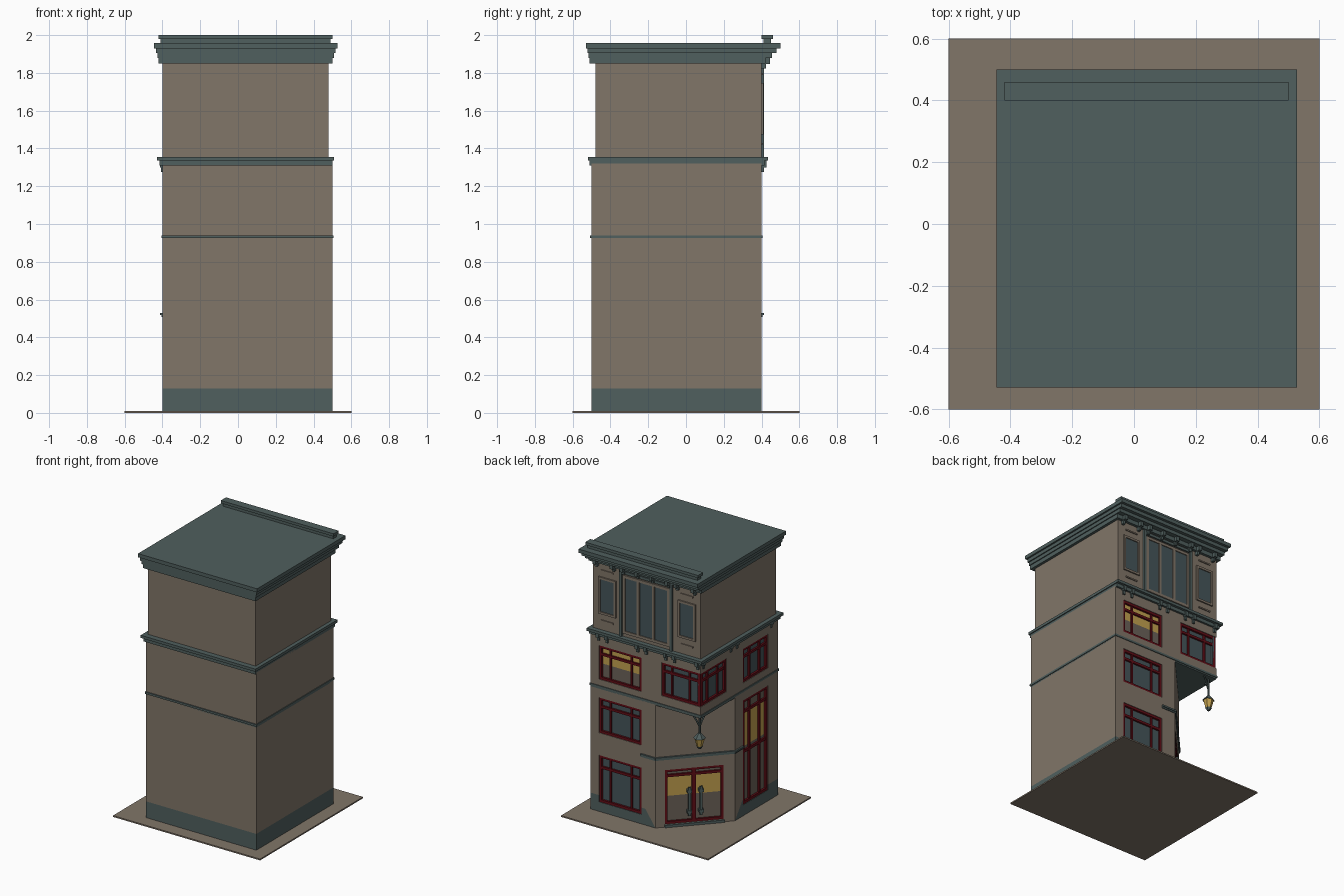
import bpy, bmesh, math
from mathutils import Vector

if "Cube" in bpy.data.objects:
    bpy.data.objects.remove(bpy.data.objects["Cube"])


def material(name, r, g, b):
    m = bpy.data.materials.new(name)
    m.use_nodes = True
    m.diffuse_color = (r, g, b, 1)
    m.node_tree.nodes["Principled BSDF"].inputs["Base Color"].default_value = (r, g, b, 1)
    return m


STONE = material("warm stone", .22, .18, .14)
TEAL = material("dull teal", .08, .115, .112)
RED = material("dark red", .12, .004, .008)
GLASS = material("blue grey glass", .06, .09, .10)
YELLOW = material("lit yellow", .55, .36, .08)
SHADE = material("dim interior", .15, .125, .10)


def finish(name, bm, *mats):
    bmesh.ops.recalc_face_normals(bm, faces=bm.faces)
    me = bpy.data.meshes.new(name)
    bm.to_mesh(me)
    bm.free()
    ob = bpy.data.objects.new(name, me)
    bpy.context.collection.objects.link(ob)
    for m in mats:
        me.materials.append(m)
    return ob


def add_prism(bm, pts, z0, z1):
    f = bm.faces.new([bm.verts.new((x, y, z0)) for x, y in pts])
    new = bmesh.ops.extrude_face_region(bm, geom=[f])["geom"]
    for v in new:
        if isinstance(v, bmesh.types.BMVert):
            v.co.z = z1


def prism(name, pts, z0, z1, *mats):
    bm = bmesh.new()
    add_prism(bm, pts, z0, z1)
    return finish(name, bm, *mats)


def rect(x0, x1, y0, y1):
    return [(x0, y0), (x1, y0), (x1, y1), (x0, y1)]


# Wall frames: origin, direction along the wall, outward direction
A, B = Vector((-.03, .4)), Vector((-.4, 0))
ALONG = (A - B).normalized()
OUT = Vector((-ALONG.y, ALONG.x))
BACK = (Vector((0, .4)), Vector((1, 0)), Vector((0, 1)))
SIDE = (Vector((-.4, 0)), Vector((0, 1)), Vector((-1, 0)))
CORNER = ((A + B) / 2, ALONG, OUT)


def slab_pts(wall, u0, u1, d0, d1):
    o, u, n = wall
    return [tuple(o + u * a + n * d) for a, d in ((u0, d0), (u1, d0), (u1, d1), (u0, d1))]


def slabs(name, wall, mat, boxes):
    """Boxes on a wall, each given as u0, u1, z0, z1, d0, d1."""
    bm = bmesh.new()
    for u0, u1, z0, z1, d0, d1 in boxes:
        add_prism(bm, slab_pts(wall, u0, u1, d0, d1), z0, z1)
    return finish(name, bm, mat)


DEEP = .025


def window(name, wall, u0, u1, z0, z1, vbars, hbars, panes=((0, 1, GLASS),), w=.018):
    """Recessed red frame; bars and panes are placed by fraction of the opening."""
    f, k = -.004, -DEEP - .005
    bars = [(u0, u0 + w, z0, z1, k, f), (u1 - w, u1, z0, z1, k, f),
            (u0, u1, z0, z0 + w, k, f), (u0, u1, z1 - w, z1, k, f)]
    for t in vbars:
        c = u0 + t * (u1 - u0)
        bars.append((c - w * .4, c + w * .4, z0, z1, k, f - .003))
    for t in hbars:
        c = z0 + t * (z1 - z0)
        bars.append((u0, u1, c - w * .5, c + w * .5, k, f - .002))
    slabs(name + "_frame", wall, RED, bars)
    for i, (a, b, m) in enumerate(panes):
        slabs(f"{name}_pane_{i}", wall, m,
              [(u0, u1, z0 + a * (z1 - z0), z0 + b * (z1 - z0), k, -DEEP + .006)])


def carve(ob, boxes):
    """Cut window openings into a wall."""
    for wall, u0, u1, z0, z1 in boxes:
        cut = prism("cutter", slab_pts(wall, u0, u1, -DEEP, .03), z0, z1)
        cut.hide_render = True
        mod = ob.modifiers.new("opening", "BOOLEAN")
        mod.operation, mod.solver, mod.object = "DIFFERENCE", "EXACT", cut
        dg = bpy.context.evaluated_depsgraph_get()
        me = bpy.data.meshes.new_from_object(ob.evaluated_get(dg))
        ob.modifiers.clear()
        ob.data = me
        bpy.data.objects.remove(cut)


# Pavement
prism("pavement", rect(-.6, .6, -.6, .6), 0, .01, STONE)

# Lower walls with the cut corner
PLAN = [(-.4, -.5), (.5, -.5), (.5, .4), tuple(A), tuple(B)]
lower = prism("lower_walls", PLAN, .01, .925, STONE, TEAL)
COL = (.085, .43)
BAY = (-.385, -.095)
DOOR = (-.195, .205)
carve(lower, [(BACK, *COL, .08, .425), (BACK, *COL, .59, .85),
              (SIDE, *BAY, .09, .86), (CORNER, *DOOR, .03, .43)])

# Teal plinth, fading out beside the cut corner
bm = bmesh.new()
bm.from_mesh(lower.data)
n3 = Vector((OUT.x, OUT.y, .5))
foot = Vector((A.x, A.y, .01))
for co, no in ((Vector((0, 0, .13)), Vector((0, 0, 1))), (foot, n3)):
    bmesh.ops.bisect_plane(bm, geom=bm.verts[:] + bm.edges[:] + bm.faces[:],
                           plane_co=co, plane_no=no)
for f in bm.faces:
    c = f.calc_center_median()
    f.material_index = int(c.z < .13 and (c - foot).dot(n3) < -.001)
bm.to_mesh(lower.data)
bm.free()

# Upper square walls and their overhang
upper = prism("upper_walls", rect(-.4, .5, -.5, .4), .94, 1.32, STONE)
carve(upper, [(BACK, *COL, .985, 1.235), (BACK, -.45, -.08, 1.0, 1.245),
              (SIDE, .10, .45, 1.0, 1.245), (SIDE, *BAY, .99, 1.24)])
prism("overhang_soffit", rect(-.4, .5, -.5, .4), .915, .925, TEAL)
prism("string_course", rect(-.405, .505, -.508, .405), .925, .94, TEAL)
top_storey = prism("top_storey_walls", rect(-.4, .48, -.48, .4), 1.35, 1.86, STONE)

# Windows
lit = ((0, .45, SHADE), (.45, 1, YELLOW))
window("ground_window", BACK, *COL, .08, .425, (.25, .75), (.74,))
window("middle_window", BACK, *COL, .59, .85, (.25, .75), (.74,))
window("lit_window", BACK, *COL, .985, 1.235, (.25, .75), (.74,), lit)
window("corner_window_back", BACK, -.396, -.08, 1.0, 1.245, (.3, .75), (.74,))
window("corner_window_side", SIDE, .10, .396, 1.0, 1.245, (.3, .7), (.74,))
window("side_window", SIDE, *BAY, .99, 1.24, (.3, .7), (.74,))
window("tall_window", SIDE, *BAY, .09, .86, (.3, .7), (.5, .88),
       ((0, .54, SHADE), (.54, .88, YELLOW), (.88, 1, SHADE)), .02)

# Corner door with pull handles, step and lintel course
window("door", CORNER, *DOOR, .03, .43, (.49, .52), (.88,),
       ((0, .5, SHADE), (.5, .88, YELLOW), (.88, 1, SHADE)))
slabs("door_handles", CORNER, TEAL,
      [b for s in (-.04, .04) for b in
       ((s - .009, s + .009, .08, .29, -.002, .012), (s - .016, s + .016, .10, .12, -.02, .014),
        (s - .016, s + .016, .25, .27, -.02, .014))])
slabs("door_step", CORNER, TEAL, [(-.2, .21, .01, .028, -.01, .012)])
for nm, wall, u0, u1 in (("back", BACK, -.035, .085), ("corner", CORNER, -.275, .275),
                         ("side", SIDE, -.09, .005)):
    slabs("lintel_course_" + nm, wall, TEAL,
          [(u0, u1, .517, .53, -.01, .012), (u0, u1, .507, .517, -.01, .006)])

# Top storey triple window between pilasters
slabs("triple_panes", BACK, GLASS, [(a, b, 1.40, 1.79, -.01, .003)
                                    for a, b in ((.118, .21), (-.005, .093), (-.13, -.03))])
slabs("triple_frame", BACK, STONE,
      [(a, a + .02, 1.385, 1.81, -.01, .009) for a in (.21, .096, -.027, -.15)] +
      [(-.15, .23, a, a + .02, -.01, .009) for a in (1.38, 1.79)])
slabs("pilasters", BACK, TEAL,
      [(a, a + .02, 1.355, 1.85, -.01, .014) for a in (.235, -.175)] +
      [(-.175, .255, 1.82, 1.84, -.01, .011)])
for nm, c in (("left", .36), ("right", -.29)):
    slabs(nm + "_small_pane", BACK, GLASS, [(c - .055, c + .055, 1.49, 1.73, -.01, .003)])
    slabs(nm + "_small_frame", BACK, STONE,
          [(c + s, c + s + .016, 1.475, 1.745, -.01, .01) for s in (-.071, .055)] +
          [(c - .071, c + .071, a, a + .016, -.01, .01) for a in (1.474, 1.73)])
    slabs(nm + "_panel_mouldings", BACK, STONE,
          [(c - .05, c + .05, a, a + .01, -.01, .007) for a in (1.42, 1.79)])

# Cornices as stacked steps
for i, (x0, x1, y0, y1, z0, z1) in enumerate((
        (-.415, .5, -.51, .415, 1.31, 1.335), (-.43, .507, -.52, .435, 1.335, 1.355))):
    prism(f"middle_cornice_{i}", rect(x0, x1, y0, y1), z0, z1, TEAL)
for i, (x0, x1, y0, y1, z0, z1) in enumerate((
        (-.42, .5, -.51, .42, 1.85, 1.88), (-.427, .507, -.515, .455, 1.88, 1.905),
        (-.435, .515, -.522, .48, 1.905, 1.93), (-.445, .527, -.53, .5, 1.93, 1.957))):
    prism(f"roof_cornice_{i}", rect(x0, x1, y0, y1), z0, z1, TEAL)
prism("parapet_base", rect(-.41, .49, .41, .45), 1.955, 1.98, TEAL)
prism("parapet_cap", rect(-.42, .5, .4, .46), 1.98, 2.0, TEAL)


# Brackets under the cornices
def brackets(name, wall, spots, top, d):
    slabs(name, wall, TEAL, [b for u in spots for b in
                             ((u - .012, u + .012, top - .035, top, -.01, d),
                              (u - .009, u + .009, top - .06, top - .035, -.01, d * .5))])


brackets("roof_brackets", BACK, (.44, .30, .22, .10, -.02, -.15, -.22, -.36), 1.882, .045)
brackets("middle_brackets", BACK, (.43, .36, .11, .04, -.12, -.19, -.38), 1.335, .025)
brackets("side_brackets", SIDE, (.37, .05, -.02, -.42), 1.335, .014)

# Hanging lantern with scrolled arms
LX, LY = -.363, .36


def hex_part(name, r0, r1, z0, z1, mat):
    bm = bmesh.new()
    bmesh.ops.create_cone(bm, cap_ends=True, segments=6, radius1=r0, radius2=r1, depth=z1 - z0)
    bmesh.ops.translate(bm, verts=bm.verts, vec=(LX, LY, (z0 + z1) / 2))
    return finish(name, bm, mat)


hex_part("lantern_glass", .02, .036, .69, .75, YELLOW)
hex_part("lantern_cap", .043, .012, .75, .785, TEAL)
hex_part("lantern_base", .01, .024, .67, .69, TEAL)
hex_part("lantern_rod", .008, .008, .785, .92, TEAL)
cu = bpy.data.curves.new("lantern_arms", "CURVE")
cu.dimensions, cu.bevel_depth, cu.bevel_resolution = "3D", .006, 1
for dx, dy in ((.06, .02), (-.02, -.06)):
    sp = cu.splines.new("POLY")
    sp.points.add(6)
    for i, p in enumerate(sp.points):
        t = i / 6
        p.co = (LX + dx * t, LY + dy * t, .83 + .085 * math.sin(t * math.pi / 2), 1)
arms = bpy.data.objects.new("lantern_arms", cu)
bpy.context.collection.objects.link(arms)
cu.materials.append(TEAL)
